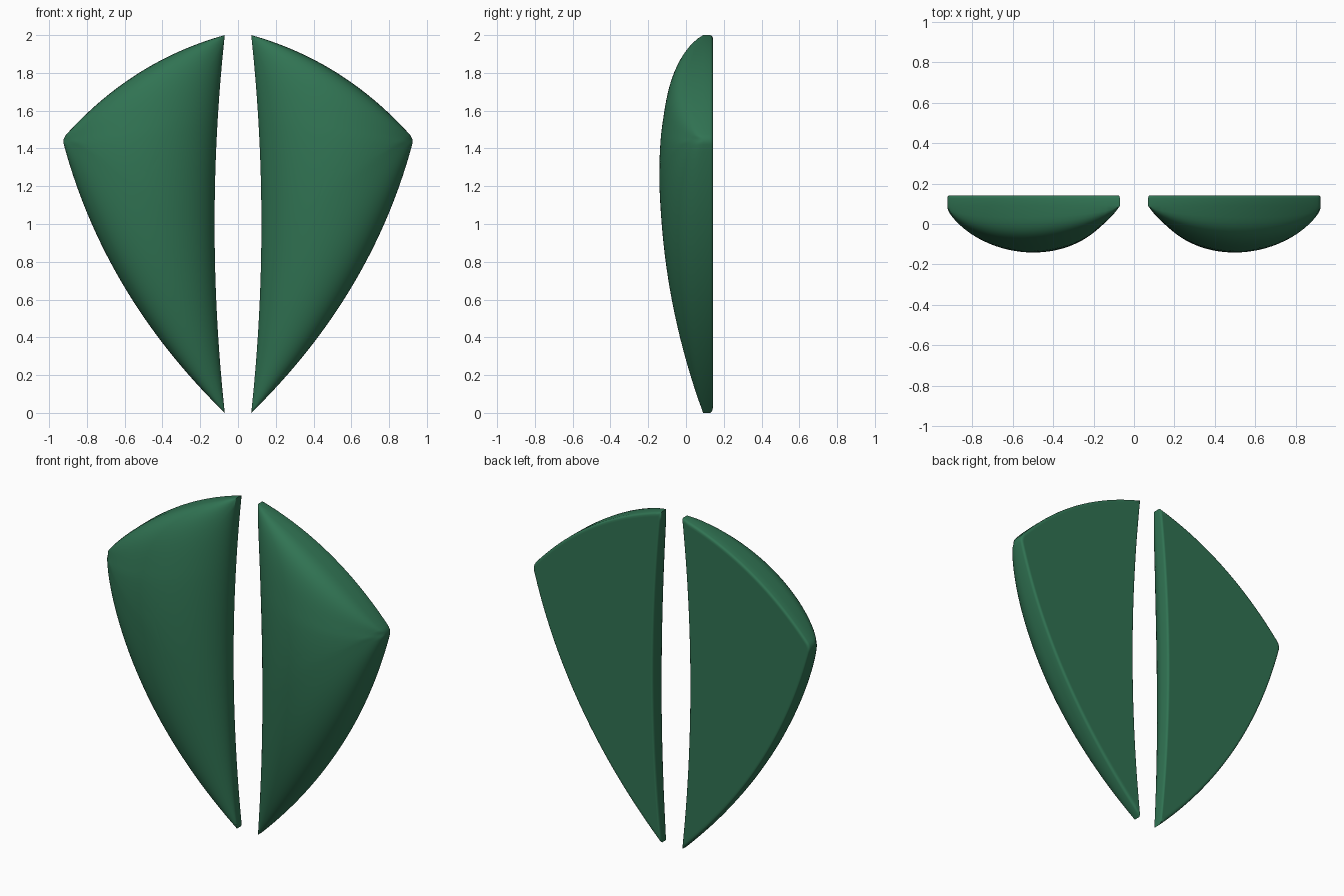
import bpy, bmesh, math
from mathutils import Vector
from mathutils.geometry import intersect_point_line

if "Cube" in bpy.data.objects:
    bpy.data.objects.remove(bpy.data.objects["Cube"])

green = bpy.data.materials.new("green")
green.diffuse_color = (0.03, 0.172, 0.086, 1)
green.use_nodes = True
green.node_tree.nodes["Principled BSDF"].inputs["Base Color"].default_value = green.diffuse_color

CENTRE = Vector((0.47, 1.27))   # middle of the dome (x, z)
RISE, RIM, BACK = 0.231, 0.09, 0.142


def curve(a, c, b, n):
    """Points on a quadratic curve."""
    a, c, b = Vector(a), Vector(c), Vector(b)
    return [(1 - t) ** 2 * a + 2 * t * (1 - t) * c + t * t * b
            for t in (i / n for i in range(n + 1))]


# Outline of one half: top edge, rounded corner, outer edge, inner edge
top, low = (0.07, 2.0), (0.07, 0.0)
top_edge = curve(top, (0.555, 1.865), (0.908, 1.475), 28)
corner = curve((0.908, 1.475), (0.93, 1.45), (0.922, 1.42), 6)
outer_edge = curve((0.922, 1.42), (0.705, 0.62), low, 40)
inner_edge = curve(low, (0.178, 1.0), top, 40)
outline = [p for part in (top_edge, corner, outer_edge, inner_edge) for p in part[:-1]]

# Each edge with the strength of its pull on the dome
edges = ((top_edge + corner[1:4], 0.28),
         (corner[3:] + outer_edge[1:], 0.42),
         (inner_edge, 0.58))


def distance(p, line):
    """Shortest distance from a point to one edge of the outline."""
    best = 9.0
    for a, b in zip(line, line[1:]):
        t = intersect_point_line(p, a, b)[1]
        best = min(best, (p - a.lerp(b, max(0.0, min(1.0, t)))).length)
    return best


def puff(p):
    """Pillow height: zero on every edge, steep at the rim."""
    return math.prod(distance(p, e) ** power for e, power in edges)


# Sample the pillow once, from near the middle out to the rim
STEPS = 22
scales = [math.sin(i / STEPS * math.pi / 2) for i in range(1, STEPS + 1)]
layers = [[(q, puff(q)) for q in (CENTRE + (p - CENTRE) * s for p in outline)]
          for s in scales[:-1]]
layers.append([(p, 0.0) for p in outline])
peak = max(h for layer in layers for _, h in layer)


def shield_half(name, side):
    bm = bmesh.new()

    def vert(q, y):
        return bm.verts.new((side * q.x, y, q.y))

    # Pillowed front, straight rim, softened back edge
    rings = [[vert(q, RIM - RISE * h / peak) for q, h in layer] for layer in layers]
    for scale, y in ((1.0, BACK - 0.014), (0.994, BACK - 0.004),
                     (0.98, BACK), (0.96, BACK)):
        rings.append([vert(CENTRE + (p - CENTRE) * scale, y) for p in outline])

    n = len(outline)
    crown = vert(CENTRE, RIM - RISE * puff(CENTRE) / peak)
    for j in range(n):
        k = (j + 1) % n
        bm.faces.new((crown, rings[0][j], rings[0][k]))
        for r, s in zip(rings, rings[1:]):
            bm.faces.new((r[j], s[j], s[k], r[k]))
    bm.faces.new(rings[-1])
    bmesh.ops.recalc_face_normals(bm, faces=bm.faces)

    mesh = bpy.data.meshes.new(name)
    bm.to_mesh(mesh)
    bm.free()
    mesh.materials.append(green)
    obj = bpy.data.objects.new(name, mesh)
    bpy.context.collection.objects.link(obj)
    bpy.ops.object.select_all(action='DESELECT')
    obj.select_set(True)
    bpy.context.view_layer.objects.active = obj
    bpy.ops.object.shade_smooth_by_angle(angle=math.radians(65))


shield_half("left_shield_half", -1)
shield_half("right_shield_half", 1)
